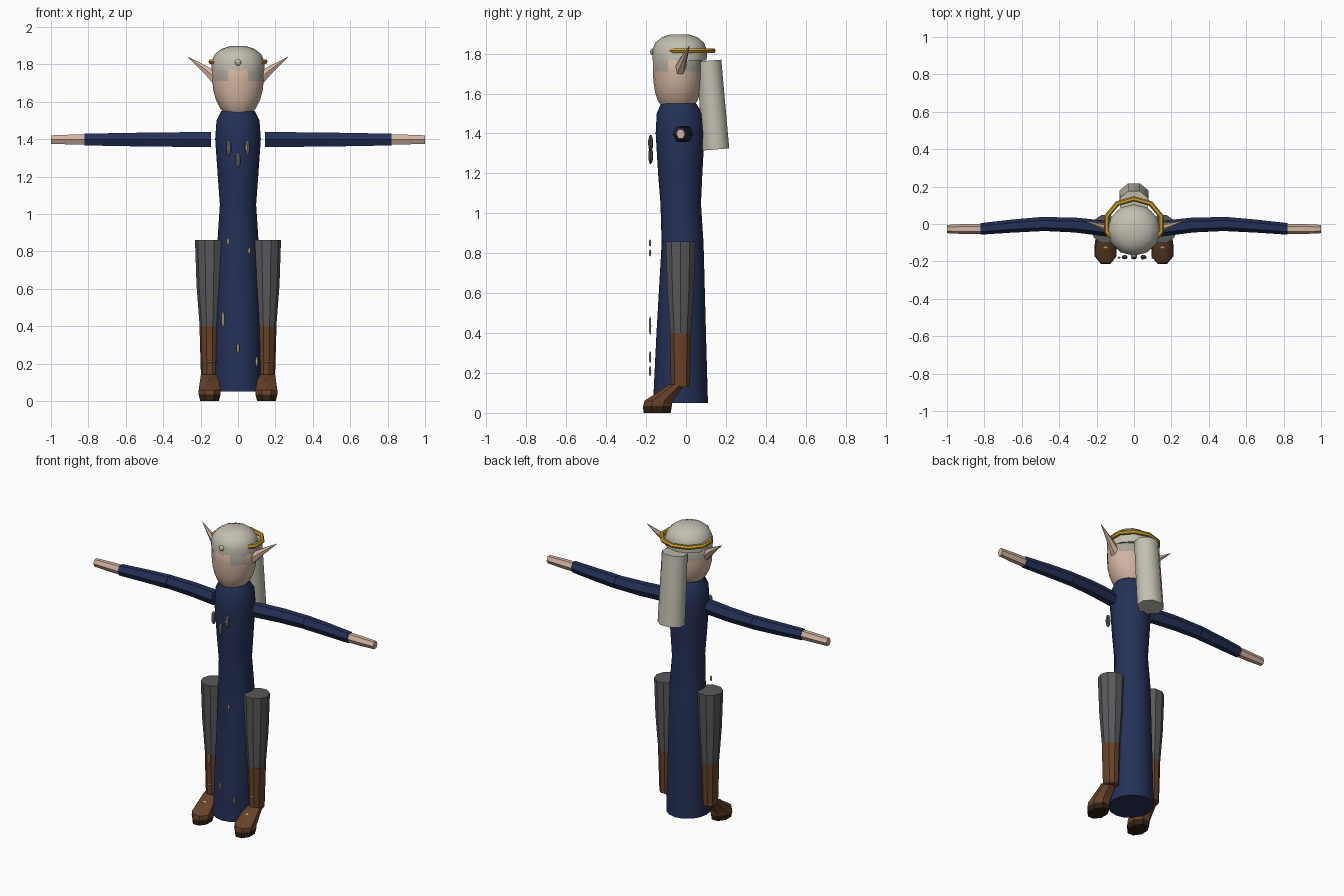
import bpy, bmesh, math
from mathutils import Vector

if "Cube" in bpy.data.objects:
    bpy.data.objects.remove(bpy.data.objects["Cube"])


def material(name, rgb):
    m = bpy.data.materials.new(name)
    m.diffuse_color = (*rgb, 1)
    m.use_nodes = True
    for n in m.node_tree.nodes:
        if n.type == "BSDF_PRINCIPLED":
            n.inputs["Base Color"].default_value = (*rgb, 1)
    return m


navy = material("navy cloth", (0.018, 0.03, 0.095))
skin = material("skin", (0.66, 0.46, 0.36))
hair_grey = material("silver hair", (0.55, 0.52, 0.44))
temple_grey = material("temple grey", (0.40, 0.36, 0.32))
charcoal = material("charcoal trousers", (0.10, 0.10, 0.105))
brown = material("brown leather", (0.135, 0.055, 0.023))
sole_brown = material("dark sole", (0.03, 0.015, 0.006))
gold = material("gold", (0.58, 0.34, 0.03))
pale_gold = material("pale gold", (0.55, 0.44, 0.17))
pewter = material("pewter", (0.09, 0.095, 0.11))

X, Y, Z = Vector((1, 0, 0)), Vector((0, 1, 0)), Vector((0, 0, 1))


def finish(bm, name, mats, angle=35, rule=None):
    bmesh.ops.recalc_face_normals(bm, faces=bm.faces)
    for f in bm.faces:
        f.smooth = True
        if rule:
            f.material_index = rule(f.calc_center_median())
    mesh = bpy.data.meshes.new(name)
    bm.to_mesh(mesh)
    bm.free()
    mesh.set_sharp_from_angle(angle=math.radians(angle))
    for m in mats:
        mesh.materials.append(m)
    obj = bpy.data.objects.new(name, mesh)
    bpy.context.collection.objects.link(obj)
    return obj


def loft(name, rings, mats, sides=12, u=X, v=Y, turn=0.0, angle=35, rule=None):
    """Skin a row of ellipses, each (centre, u radius, v radius), with closed ends."""
    bm = bmesh.new()
    rows = []
    for c, a, b in rings:
        row = []
        for i in range(sides):
            t = 2 * math.pi * (i + turn) / sides
            row.append(bm.verts.new(Vector(c) + u * a * math.cos(t) + v * b * math.sin(t)))
        rows.append(row)
    for lo, hi in zip(rows, rows[1:]):
        for i in range(sides):
            j = (i + 1) % sides
            bm.faces.new((lo[i], lo[j], hi[j], hi[i]))
    bm.faces.new(rows[0])
    bm.faces.new(rows[-1])
    return finish(bm, name, mats, angle, rule)


def bead(name, centre, size, mat):
    """A small stretched faceted bead."""
    bm = bmesh.new()
    bmesh.ops.create_uvsphere(bm, u_segments=8, v_segments=6, radius=1)
    for vert in bm.verts:
        vert.co = Vector(centre) + Vector(p * q for p, q in zip(vert.co, size))
    return finish(bm, name, [mat])


# Long robe: z, half width, front, back
robe = [(0.05, 0.13, -0.165, 0.11), (0.4, 0.122, -0.148, 0.10), (0.85, 0.11, -0.122, 0.088),
        (1.05, 0.097, -0.128, 0.075), (1.2, 0.108, -0.14, 0.082), (1.4, 0.122, -0.152, 0.093),
        (1.5, 0.115, -0.147, 0.085), (1.55, 0.09, -0.125, 0.05)]
loft("robe", [((0, (f + b) / 2, z), w, (b - f) / 2) for z, w, f, b in robe],
     [navy], sides=16)

# Head, with grey hair at the temples and nape
def temple(c):
    sides_of_face = abs(c.x) > 0.045 and abs(c.y + 0.045) > 0.05
    return int(1.705 < c.z < 1.8 and (sides_of_face or c.y > 0))


head = [(1.535, 0.07, 0.08), (1.565, 0.095, 0.1), (1.61, 0.118, 0.114), (1.66, 0.132, 0.121),
        (1.71, 0.137, 0.124), (1.77, 0.136, 0.124), (1.82, 0.1, 0.1)]
loft("head", [((0, -0.042, z), a, b) for z, a, b in head], [skin, temple_grey],
     sides=16, rule=temple)

# Hair cap and hanging hair
cap = [(1.765, 0.14, 0.135), (1.815, 0.142, 0.138), (1.855, 0.123, 0.122),
       (1.882, 0.09, 0.09), (1.897, 0.045, 0.045)]
loft("hair_cap", [((0, -0.032, z), a, b) for z, a, b in cap], [hair_grey], sides=12)
loft("hanging_hair", [((0, 0.115, 1.765), 0.08, 0.067), ((0, 0.15, 1.32), 0.085, 0.072)],
     [hair_grey], sides=8, v=Vector((0, 1, 0.08)), turn=0.5, angle=50)

# Circlet with front stone
bm = bmesh.new()
rows = []
for i in range(10):
    t = 2 * math.pi * i / 10 + math.pi / 2
    out = Vector((math.cos(t), math.sin(t), 0))
    mid = Vector((0, 0, 1.815)) + Vector((out.x * 0.152, out.y * 0.135, 0))
    rows.append([bm.verts.new(mid + 0.014 * (out * math.cos(k) + Z * math.sin(k)))
                 for k in (q * math.pi / 3 for q in range(6))])
for i in range(10):
    for k in range(6):
        p, q = rows[i], rows[(i + 1) % 10]
        bm.faces.new((p[k], p[(k + 1) % 6], q[(k + 1) % 6], q[k]))
finish(bm, "circlet", [gold])
bead("circlet_stone", (0, -0.168, 1.81), (0.017, 0.012, 0.017), hair_grey)

for side, s in (("left", 1), ("right", -1)):
    # Pointed ear
    loft(side + "_ear", [((s * 0.12, -0.03, 1.725), 0.03, 0.035),
                         ((s * 0.165, -0.015, 1.765), 0.02, 0.025),
                         ((s * 0.267, 0.017, 1.84), 0.001, 0.001)],
         [skin], sides=6, u=Y, v=Vector((-s * 0.5, 0, 0.85)))

    # Arm: sleeve in two parts, then hand
    def limb(part, rings, mat):
        loft(side + part, [((s * x, y, 1.398), a, b) for x, y, a, b in rings], [mat],
             sides=6, u=Y, v=Z, angle=20)

    limb("_upper_sleeve", [(0.145, -0.025, 0.042, 0.047), (0.32, -0.005, 0.04, 0.045),
                           (0.488, 0, 0.037, 0.042)], navy)
    limb("_lower_sleeve", [(0.49, 0, 0.038, 0.043), (0.65, -0.011, 0.035, 0.04),
                           (0.82, -0.026, 0.031, 0.036)], navy)
    limb("_hand", [(0.82, -0.026, 0.027, 0.031), (0.9, -0.027, 0.027, 0.03),
                   (1.0, -0.027, 0.022, 0.026)], skin)

    # Trouser leg and boot
    x = s * 0.152
    loft(side + "_trouser", [((x, -0.027, 0.4), 0.053, 0.055), ((x, -0.027, 0.62), 0.07, 0.07),
                             ((x, -0.027, 0.86), 0.078, 0.078)], [charcoal], sides=10)
    loft(side + "_boot_shaft", [((x, -0.028, 0.13), 0.046, 0.05),
                                ((x, -0.027, 0.4), 0.054, 0.056)], [brown], sides=10)

    # Foot slopes from the ankle down to the toe
    bm_rings = [((x, -0.145, 0), 0.054, 0.074, 0), ((x, -0.143, 0.035), 0.063, 0.078, 0),
                ((x, -0.138, 0.06), 0.063, 0.076, 0), ((x, -0.045, 0.143), 0.05, 0.042, 0)]
    loft(side + "_foot", [r[:3] for r in bm_rings], [brown, sole_brown], sides=8,
         turn=0.5, rule=lambda c: int(c.z < 0.04))

    # Boot buckles
    bead(side + "_upper_buckle", (x, -0.077, 0.21), (0.018, 0.008, 0.004), pale_gold)
    bead(side + "_lower_buckle", (x, -0.12, 0.115), (0.014, 0.012, 0.004), pale_gold)

# Chest ornaments
for i, (x, z) in enumerate(((-0.05, 1.352), (0.05, 1.352), (0, 1.288))):
    bead(f"chest_ornament_{i + 1}", (x, -0.177, z), (0.016, 0.012, 0.042), pewter)
bead("chest_glint", (0.045, -0.187, 1.355), (0.006, 0.004, 0.014), hair_grey)

# Gold trim pieces in front of the robe
trim = [(-0.053, 0.852, 0.018), (0.06, 0.802, 0.018), (-0.08, 0.437, 0.048),
        (0, 0.28, 0.03), (0.1, 0.21, 0.026)]
for i, (x, z, h) in enumerate(trim):
    bead(f"robe_trim_{i + 1}", (x, -0.18, z), (0.008, 0.006, h), pale_gold)
